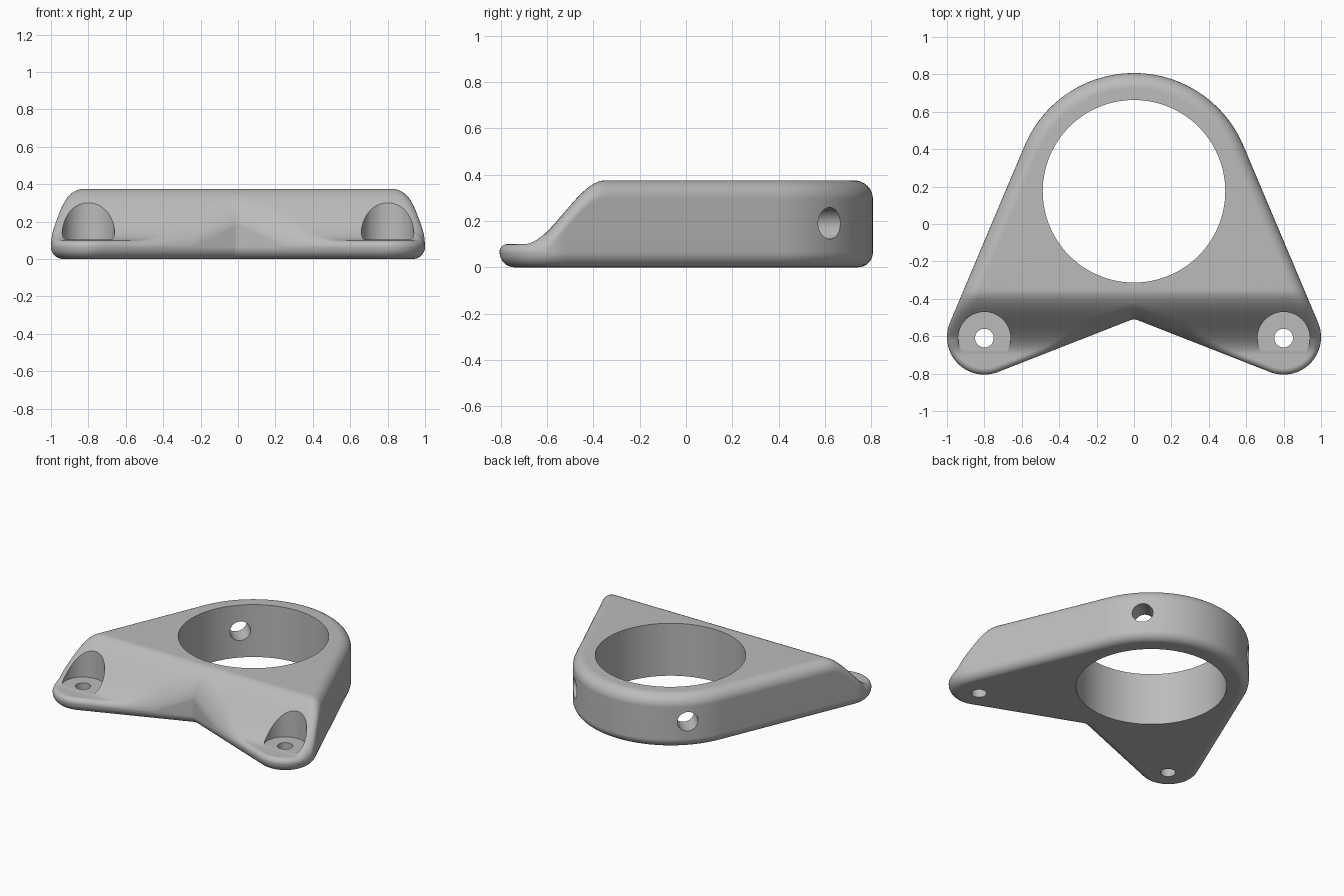
import bpy
import bmesh
from math import sin, cos, acos, atan2, hypot, pi, radians

if "Cube" in bpy.data.objects:
    bpy.data.objects.remove(bpy.data.objects["Cube"])

TOP, LIP = 0.375, 0.1                  # full height, thin front lip
RAMP_FRONT, RAMP_BACK = -0.70, -0.35   # scooped ramp range in y
BOTTOM_R, TOP_R = 0.065, 0.08          # edge roundings
RING, RING_R = (0, 0.172), 0.635
FOOT, FOOT_R = (0.8, -0.605), 0.2
NOTCH, NOTCH_R = (0, -0.56), 0.05
STEPS = 8


def height(y):
    """Height of the upper surface: an S-shaped ramp along y."""
    t = min(1, max(0, (y - RAMP_FRONT) / (RAMP_BACK - RAMP_FRONT)))
    return LIP + (TOP - LIP) * t * t * (3 - 2 * t)


def tangent(a, b, gap, side):
    """Normal angle of the line touching two circles."""
    dx, dy = a[0] - b[0], a[1] - b[1]
    return atan2(dy, dx) + side * acos(gap / hypot(dx, dy))


def arc(centre, r, start, end, count):
    """Points on an arc, each with its outward normal."""
    out = []
    for i in range(count + 1):
        a = start + (end - start) * i / count
        n = (cos(a), sin(a))
        out.append((centre[0] + r * n[0], centre[1] + r * n[1], *n))
    return out


def line(p, q, count):
    """Points strictly between two arc ends."""
    return [(p[0] + (q[0] - p[0]) * i / count, p[1] + (q[1] - p[1]) * i / count, p[2], p[3])
            for i in range(1, count)]


# Outline: notch, foot and ring arcs joined by tangents, then mirrored
low = tangent(FOOT, NOTCH, -(FOOT_R + NOTCH_R), -1)
side = tangent(FOOT, RING, RING_R - FOOT_R, 1)
notch = arc(NOTCH, -NOTCH_R, -pi / 2, low, 6)
foot = arc(FOOT, FOOT_R, low, side, 28)
ring = arc(RING, RING_R, side, pi / 2, 32)
half = notch + line(notch[-1], foot[0], 24) + foot + line(foot[-1], ring[0], 40) + ring
outline = half + [(-x, y, -nx, ny) for x, y, nx, ny in half[-2:0:-1]]

# Body shell: rounded bottom edge, wall, rounded top edge
bm = bmesh.new()
loops = []
for i in range(STEPS + 1):
    t = pi / 2 * i / STEPS
    d = BOTTOM_R * (1 - sin(t))
    loops.append([bm.verts.new((x - nx * d, y - ny * d, BOTTOM_R * (1 - cos(t))))
                  for x, y, nx, ny in outline])
for i in range(STEPS + 1):
    t = pi / 2 * i / STEPS
    loop = []
    for x, y, nx, ny in outline:
        r = min(TOP_R, height(y) - BOTTOM_R - 0.002)
        d = r * (1 - cos(t))
        py = y - ny * d
        z = TOP if i == STEPS else height(py) - r * (1 - sin(t))
        loop.append(bm.verts.new((x - nx * d, py, z)))
    loops.append(loop)
for a, b in zip(loops, loops[1:]):
    for i in range(len(a)):
        j = (i + 1) % len(a)
        bm.faces.new((a[i], a[j], b[j], b[i]))
bm.faces.new(loops[0][::-1])

# Upper surface: flat cap sliced across the ramp, then lowered onto it
cap = bmesh.ops.triangulate(bm, faces=[bm.faces.new(loops[-1])])["faces"]
SLICES = 24
for i in range(SLICES + 1):
    y = RAMP_FRONT + (RAMP_BACK - RAMP_FRONT) * i / SLICES
    cap = [f for f in bm.faces if all(v.co.z > TOP - 1e-5 for v in f.verts)]
    geom = set(cap)
    for f in cap:
        geom.update(f.edges)
        geom.update(f.verts)
    bmesh.ops.bisect_plane(bm, geom=list(geom), dist=1e-5, plane_co=(0, y, 0), plane_no=(0, 1, 0))
for v in {v for f in bm.faces if all(v.co.z > TOP - 1e-5 for v in f.verts) for v in f.verts}:
    v.co.z = height(v.co.y)
bmesh.ops.recalc_face_normals(bm, faces=bm.faces)

mesh = bpy.data.meshes.new("clamp_bracket")
bm.to_mesh(mesh)
bm.free()
bracket = bpy.data.objects.new("clamp_bracket", mesh)
bpy.context.collection.objects.link(bracket)

grey = bpy.data.materials.new("plain_grey")
grey.use_nodes = True
grey.diffuse_color = (0.5, 0.5, 0.5, 1)
grey.node_tree.nodes["Principled BSDF"].inputs["Base Color"].default_value = (0.5, 0.5, 0.5, 1)
mesh.materials.append(grey)


def drill(name, radius, depth, location, rotation=(0, 0, 0), sides=48):
    """Cut a round hole through the bracket."""
    bpy.ops.mesh.primitive_cylinder_add(vertices=sides, radius=radius, depth=depth,
                                        location=location, rotation=rotation)
    cutter = bpy.context.object
    cutter.name = name
    cutter.hide_render = True
    cutter.data.materials.append(grey)
    mod = bracket.modifiers.new(name, 'BOOLEAN')
    mod.operation = 'DIFFERENCE'
    mod.solver = 'EXACT'
    mod.object = cutter
    bpy.ops.object.select_all(action='DESELECT')
    bracket.select_set(True)
    bpy.context.view_layer.objects.active = bracket
    bpy.ops.object.modifier_apply(modifier=name)
    bpy.data.objects.remove(cutter)


# Main bore, screw seats, screw holes and slanted side holes
drill("main_bore", 0.488, 1, (0, 0.175, 0.2), sides=112)
for s in (-1, 1):
    drill("screw_seat", 0.14, 0.6, (s * 0.8, -0.61, 0.405))
    drill("screw_hole", 0.05, 1, (s * 0.8, -0.61, 0))
    reach = 0.56 * cos(pi / 4)
    drill("side_hole", 0.068, 0.4, (s * reach, RING[1] + reach, 0.19), (pi / 2, 0, -s * pi / 4))

# Smooth shading with crisp hole rims
bpy.ops.object.shade_smooth_by_angle(angle=radians(35))
weighted = bracket.modifiers.new("even_shading", 'WEIGHTED_NORMAL')
weighted.keep_sharp = True
